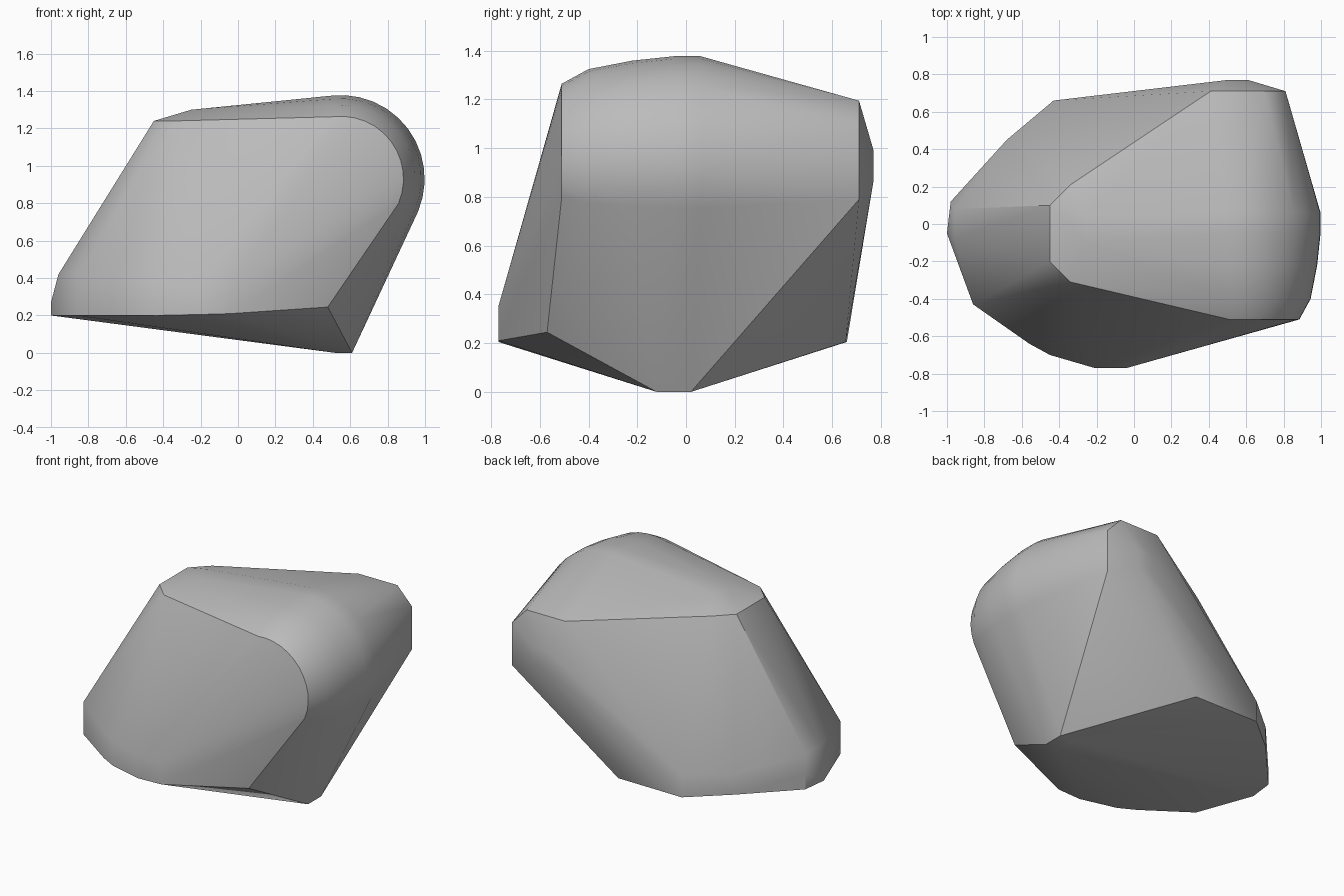
import bpy, bmesh, math

cube = bpy.data.objects.get("Cube")
if cube:
    bpy.data.objects.remove(cube, do_unlink=True)

# Stone material
stone = bpy.data.materials.new("stone grey")
stone.use_nodes = True
grey = (0.5, 0.5, 0.5, 1)
stone.diffuse_color = grey
stone.node_tree.nodes["Principled BSDF"].inputs["Base Color"].default_value = grey

points = []

# Rounded shoulder: arcs of growing radius stacked from front to middle
for radius, y in ((.335, -.51), (.395, -.4), (.43, -.22), (.448, -.05), (.448, .06)):
    for step in range(13):
        a = math.radians(97 - 10 * step)
        points.append((.55 + radius * math.cos(a), y, .93 + radius * math.sin(a)))

# Skirt of short upright edges around the base: x, y, low z, high z
skirt = ((-.04, -.77, .21, .35), (-.21, -.77, .205, .35), (-.45, -.7, .2, .37),
         (-.56, -.64, .2, .38), (-.86, -.43, .2, .42), (-1, -.05, .2, .27),
         (-.98, .12, .2, .3), (-.68, .45, .21, .35), (-.43, .66, .205, .35))
for x, y, low, high in skirt:
    points += [(x, y, low), (x, y, high)]
points += [(-.96, -.08, .42), (-.96, .08, .42)]

# Keel at the bottom
points += [(x, y, 0) for x in (.52, .61) for y in (-.12, .02)]
points += [(.48, -.57, .245), (.05, .655, .205)]

# Back corner and bump
points += [(.41, .71, 1.195), (.7, .71, 1.195), (.81, .71, 1.08), (.81, .71, .79)]
points += [(x, .77, z) for x in (.5, .61) for z in (.87, .99)]

# Top rim
points += [(-.45, .1, 1.24), (-.45, -.2, 1.24), (-.34, .21, 1.24),
           (-.34, -.31, 1.24), (-.25, -.1, 1.3), (-.25, .05, 1.3)]

# Wrap the points in a convex shell
bm = bmesh.new()
for p in points:
    bm.verts.new(p)
hull = bmesh.ops.convex_hull(bm, input=bm.verts)
spare = {v for v in hull["geom_interior"] + hull["geom_unused"]
         if isinstance(v, bmesh.types.BMVert)}
bmesh.ops.delete(bm, geom=list(spare), context="VERTS")
bmesh.ops.dissolve_limit(bm, angle_limit=math.radians(1),
                         verts=bm.verts, edges=bm.edges)
bmesh.ops.recalc_face_normals(bm, faces=bm.faces)
mesh = bpy.data.meshes.new("rock")
bm.to_mesh(mesh)
bm.free()
mesh.materials.append(stone)
rock = bpy.data.objects.new("rock", mesh)
bpy.context.collection.objects.link(rock)

# Soft shading with crisp main edges
bpy.ops.object.select_all(action="DESELECT")
rock.select_set(True)
bpy.context.view_layer.objects.active = rock
bpy.ops.object.shade_smooth_by_angle(angle=math.radians(35))
